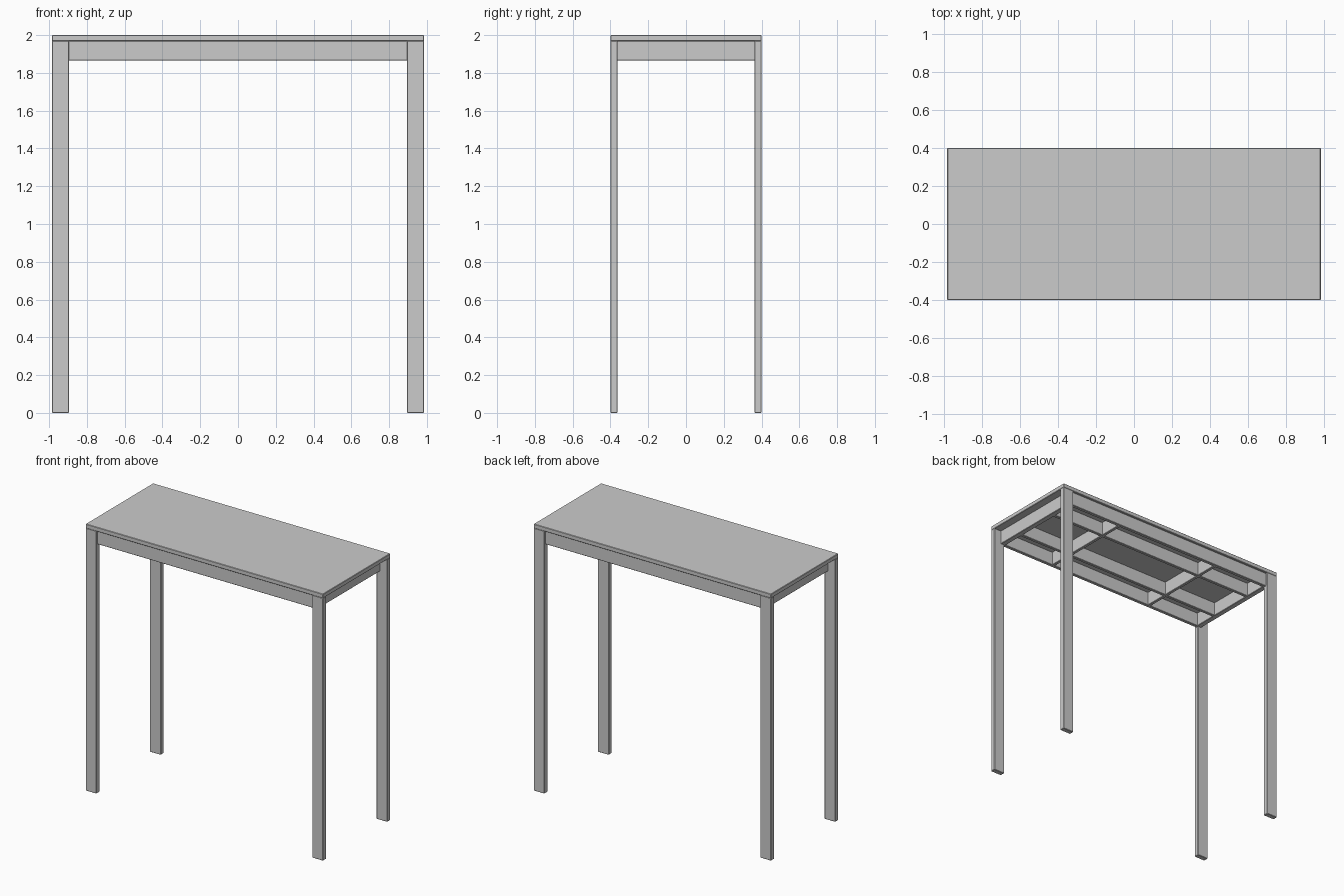
import bpy

if "Cube" in bpy.data.objects:
    bpy.data.objects.remove(bpy.data.objects["Cube"])

HX, HY, H = 0.985, 0.4, 2.0      # half length, half depth, height
TOP_Z, RAIL_Z = 1.968, 1.865     # underside of top, underside of rails


def box(name, x0, x1, y0, y1, z0, z1, bevel=0.003):
    bpy.ops.mesh.primitive_cube_add(
        size=1, location=((x0 + x1) / 2, (y0 + y1) / 2, (z0 + z1) / 2))
    ob = bpy.context.object
    ob.name = name
    ob.scale = (x1 - x0, y1 - y0, z1 - z0)
    bpy.ops.object.transform_apply(location=False, rotation=False, scale=True)
    if bevel:
        mod = ob.modifiers.new("soft_edges", 'BEVEL')
        mod.width = bevel
        mod.segments = 1
    return ob


def span(side, inner, outer):
    return sorted((side * inner, side * outer))


# Table top
box("table_top", -HX, HX, -HY, HY, TOP_Z, H)

sides = ((-1, "left", "front"), (1, "right", "back"))

# Four flat legs, flush with the corners of the top
for sx, xname, _ in sides:
    for sy, _, yname in sides:
        box(f"{yname}_{xname}_leg", *span(sx, HX - 0.09, HX),
            *span(sy, HY - 0.038, HY), 0, TOP_Z + 0.002)

for s, xname, yname in sides:
    # Aprons set back under the top
    box(f"{yname}_apron", -0.925, 0.925, *span(s, 0.358, 0.384), RAIL_Z, TOP_Z + 0.002)
    box(f"{xname}_end_apron", *span(s, 0.885, 0.925), -0.375, 0.375, RAIL_Z, TOP_Z + 0.002)
    # Grid of support rails under the top
    box(f"{yname}_long_rail", -0.9, 0.9, *span(s, 0.168, 0.192), RAIL_Z, TOP_Z + 0.002)
    box(f"{xname}_cross_rail", *span(s, 0.43, 0.454), -0.37, 0.37, RAIL_Z, TOP_Z + 0.002)
